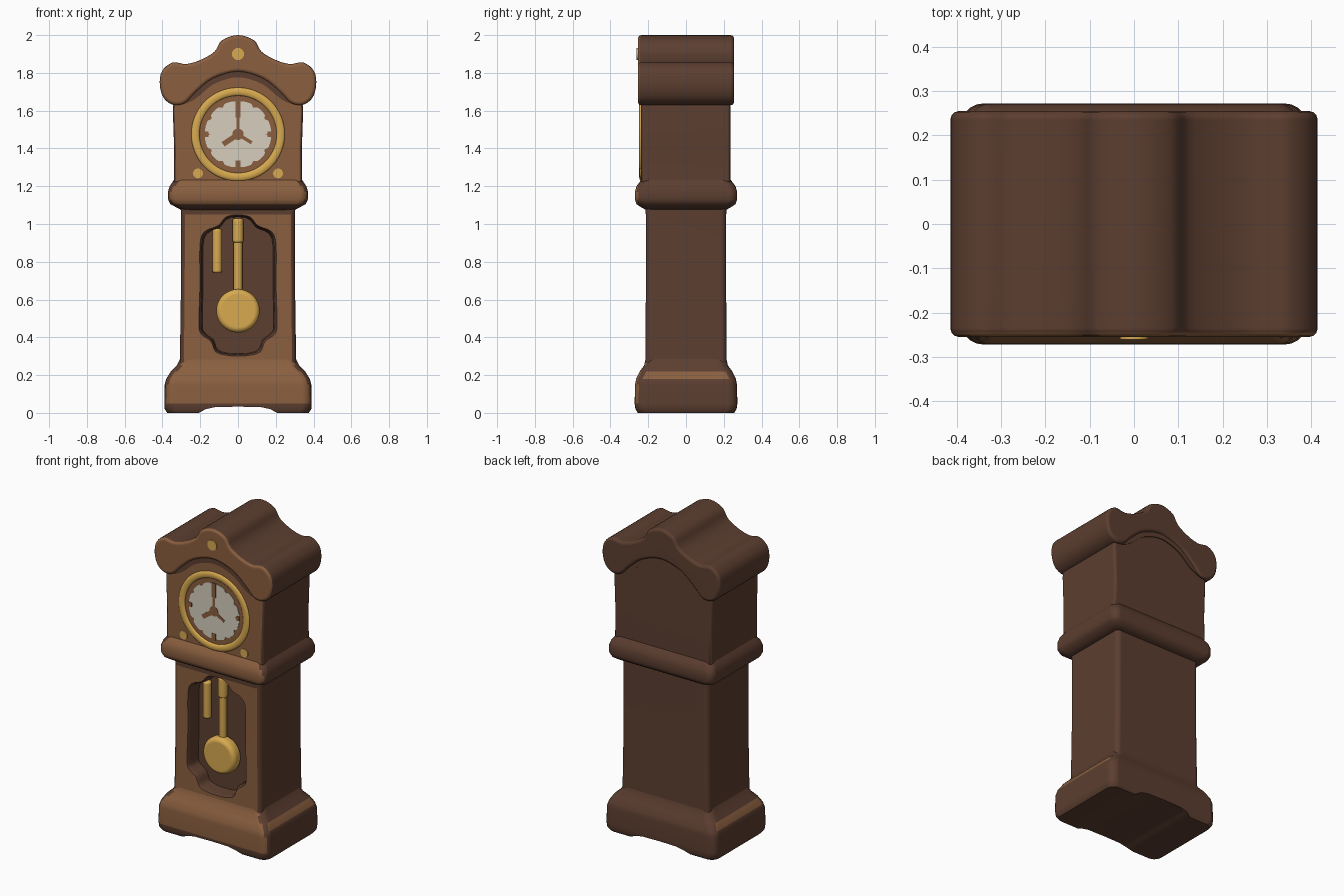
import bpy, bmesh, math
from mathutils import Vector

if "Cube" in bpy.data.objects:
    bpy.data.objects.remove(bpy.data.objects["Cube"])


def material(name, r, g, b):
    m = bpy.data.materials.new(name)
    lin = [((c / 255 + 0.055) / 1.055) ** 2.4 for c in (r, g, b)]
    m.diffuse_color = (*lin, 1)
    m.use_nodes = True
    m.node_tree.nodes["Principled BSDF"].inputs["Base Color"].default_value = m.diffuse_color
    return m


DARK = material("dark_wood", 92, 62, 48)
LIGHT = material("light_wood", 138, 95, 63)
GOLD = material("gold", 216, 170, 80)
CREAM = material("cream_dial", 214, 206, 190)


def finish(ob, mats, rule=None, angle=40):
    for m in mats:
        ob.data.materials.append(m)
    if rule:
        for p in ob.data.polygons:
            p.material_index = rule(p.center, p.normal)
    bpy.ops.object.select_all(action='DESELECT')
    ob.select_set(True)
    bpy.context.view_layer.objects.active = ob
    bpy.ops.object.shade_smooth_by_angle(angle=math.radians(angle))
    w = ob.modifiers.new("weighted", 'WEIGHTED_NORMAL')
    w.keep_sharp = True
    return ob


def skin(name, rings, bevel=0.0, seg=3):
    """Bridge closed rings, cap both ends, optionally round the cap edges."""
    bm = bmesh.new()
    vs = [[bm.verts.new(c) for c in ring] for ring in rings]
    n = len(vs[0])
    for a, b in zip(vs, vs[1:]):
        for i in range(n):
            j = (i + 1) % n
            bm.faces.new((a[i], a[j], b[j], b[i]))
    caps = [bm.faces.new(vs[0]), bm.faces.new(vs[-1])]
    bmesh.ops.recalc_face_normals(bm, faces=bm.faces)
    if bevel:
        edges = list({e for f in caps for e in f.edges})
        bmesh.ops.bevel(bm, geom=edges, offset=bevel, segments=seg,
                        profile=0.5, affect='EDGES', clamp_overlap=True)
    me = bpy.data.meshes.new(name)
    bm.to_mesh(me)
    bm.free()
    ob = bpy.data.objects.new(name, me)
    bpy.context.collection.objects.link(ob)
    return ob


def loft(name, rows, r):
    """Stack rounded rectangles given as (z, half width, half depth)."""
    rings = []
    for z, hx, hy in rows:
        ring = []
        for k, (sx, sy) in enumerate([(1, 1), (-1, 1), (-1, -1), (1, -1)]):
            for s in range(6):
                a = math.pi / 2 * (k + s / 5)
                ring.append((sx * (hx - r) + r * math.cos(a),
                             sy * (hy - r) + r * math.sin(a), z))
        rings.append(ring)
    return skin(name, rings)


def prism(name, pts, y0, y1, bevel=0.0, seg=3):
    return skin(name, [[(x, y, z) for x, z in pts] for y in (y0, y1)], bevel, seg)


def mirrored(half):
    return half + [(-x, z) for x, z in reversed(half) if x > 0]


def curve(pts, steps=4):
    """Closed smooth curve through the points."""
    out, n = [], len(pts)
    for i in range(n):
        a, b, c, d = (Vector(pts[(i + k) % n]) for k in (-1, 0, 1, 2))
        for s in range(steps):
            t = s / steps
            out.append(tuple(0.5 * (2 * b + (c - a) * t + (2 * a - 5 * b + 4 * c - d) * t * t
                                    + (3 * b - a - 3 * c + d) * t ** 3)))
    return out


def circle(cx, cz, r, n=40):
    return [(cx + r * math.cos(2 * math.pi * i / n), cz + r * math.sin(2 * math.pi * i / n))
            for i in range(n)]


def cut(ob, cutter):
    cutter.hide_render = True
    bpy.context.view_layer.objects.active = ob
    m = ob.modifiers.new("cut", 'BOOLEAN')
    m.operation = 'DIFFERENCE'
    m.object = cutter
    bpy.ops.object.modifier_apply(modifier=m.name)
    bpy.data.objects.remove(cutter)


WOOD = [DARK, LIGHT]


def front(c, n):
    return int(n.y < -0.7)


# Flared base with a shallow arch under it and light strips on its sides
base = loft("base", [(0, .375, .255), (.02, .388, .268), (.05, .39, .272), (.15, .388, .27),
                     (.18, .38, .264), (.22, .355, .245), (.25, .325, .222),
                     (.29, .305, .213)], .05)
arch = mirrored([(0, .033), (.12, .031), (.17, .02), (.21, -.001), (.21, -.05)])
cut(base, prism("arch_cutter", arch, -.4, .4))
finish(base, WOOD, lambda c, n: int((n.y < -.7 and c.z > .04)
                                    or (abs(n.x) > .8 and .18 < c.z < .22)))

# Trunk with a shaped pendulum niche
trunk = loft("trunk", [(.26, .308, .215), (.6, .303, .213), (1.05, .302, .213),
                       (1.12, .305, .215)], .03)
niche = curve(mirrored([(0, 1.04), (.06, 1.03), (.10, .985), (.165, .955), (.19, .89), (.19, .68),
                        (.195, .47), (.18, .42), (.135, .385), (.11, .33), (.05, .312),
                        (0, .31)]), 3)
cut(trunk, skin("niche_cutter", [[(x * s, y, .675 + (z - .675) * (1 + (s - 1) * .35))
                                  for x, z in niche]
                                 for y, s in [(-.26, 1.2), (-.213, 1.06), (-.195, 1.0), (-.125, .97)]]))
finish(trunk, WOOD, lambda c, n: int(n.y < -.9 and c.y < -.205 and c.z < 1.05))

# Pendulum: rod, collar, bob and side weight
for nm, x, r, z0, z1 in [("pendulum_rod", 0, .023, .6, 1.03), ("pendulum_collar", 0, .029, .9, 1.03),
                         ("side_weight", -.11, .026, .74, .975)]:
    ring = circle(x, -.15, r, 16)
    ob = skin(nm, [[(a, b, z) for a, b in ring] for z in (z0, z1)], .014)
    finish(ob, [GOLD])
bob = prism("pendulum_bob", circle(0, .54, .115, 48), -.2, -.12, .028, 4)
finish(bob, [GOLD])

# Waist moulding
waist = loft("waist_moulding", [(1.075, .30, .213), (1.09, .33, .24), (1.105, .358, .262),
                                (1.13, .37, .271), (1.17, .371, .271), (1.2, .362, .262),
                                (1.22, .348, .247), (1.24, .335, .232)], .045)
finish(waist, WOOD, front)

# Hood with an arched top hidden inside the pediment
hood = prism("hood", mirrored([(0, 1.85), (.2, 1.79), (.335, 1.72), (.345, 1.6), (.338, 1.4),
                               (.34, 1.2)]), -.237, .235, .018)
finish(hood, WOOD, lambda c, n: int(n.y < -.9))


# Pediment with end lobes and central crest, over a thinner dark cove
def pediment(low):
    return curve(mirrored([(0, 1.805 - low), (.13, 1.77 - low), (.22, 1.70 - low), (.28, 1.64),
                           (.34, 1.63), (.392, 1.665), (.414, 1.735), (.402, 1.81), (.345, 1.855),
                           (.275, 1.847), (.2, 1.868), (.125, 1.912), (.085, 1.972), (0, 2.0)]))


finish(prism("pediment", pediment(0), -.255, .255, .02), WOOD, front)
finish(prism("pediment_cove", [(x * .97, z if z < 1.8 else z - .03) for x, z in pediment(.028)],
             -.243, .241), [DARK])

# Gold dial ring
CZ = 1.475
bpy.ops.mesh.primitive_torus_add(major_radius=.226, minor_radius=.022, major_segments=64,
                                 minor_segments=12, location=(0, -.236, CZ),
                                 rotation=(math.pi / 2, 0, 0))
ring = bpy.context.object
ring.name = "dial_ring"
ring.scale.z = .55
finish(ring, [GOLD])

# Cream dial notched at each hour
dial = []
for i in range(144):
    a = 2 * math.pi * i / 144
    r = .176 - (.03 if i % 36 == 0 else .014) * max(0, math.cos(12 * a)) ** 3
    dial.append((r * math.cos(a), CZ + r * math.sin(a)))
finish(prism("dial", dial, -.24, -.234), [CREAM])


# Hands, hub and quarter marks
def bar(name, angle, r0, r1, w):
    a = math.radians(angle)
    d, s = Vector((math.sin(a), math.cos(a))), Vector((math.cos(a), -math.sin(a)))
    pts = [d * r0 - s * w, d * r0 + s * w, d * r1 + s * w, d * r1 - s * w]
    finish(prism(name, [(p.x, p.y + CZ) for p in pts], -.243, -.236), [LIGHT])


for k, (ang, r0, r1, w) in enumerate([(0, 0, .1, .008), (236, 0, .095, .014), (122, 0, .085, .009)]):
    bar("hand_%d" % (k + 1), ang, r0, r1, w)
for ang, r0 in [(0, .09), (90, .155), (180, .14), (270, .155)]:
    bar("hour_mark", ang, r0, .178, .014)
finish(prism("hand_hub", circle(0, CZ, .03), -.243, -.236), [LIGHT])

# Gold studs
for x, z, r, y in [(-.212, 1.268, .026, -.237), (.212, 1.268, .026, -.237), (0, 1.9, .032, -.255)]:
    finish(prism("gold_stud", circle(x, z, r, 24), y - .006, y + .004), [GOLD])
